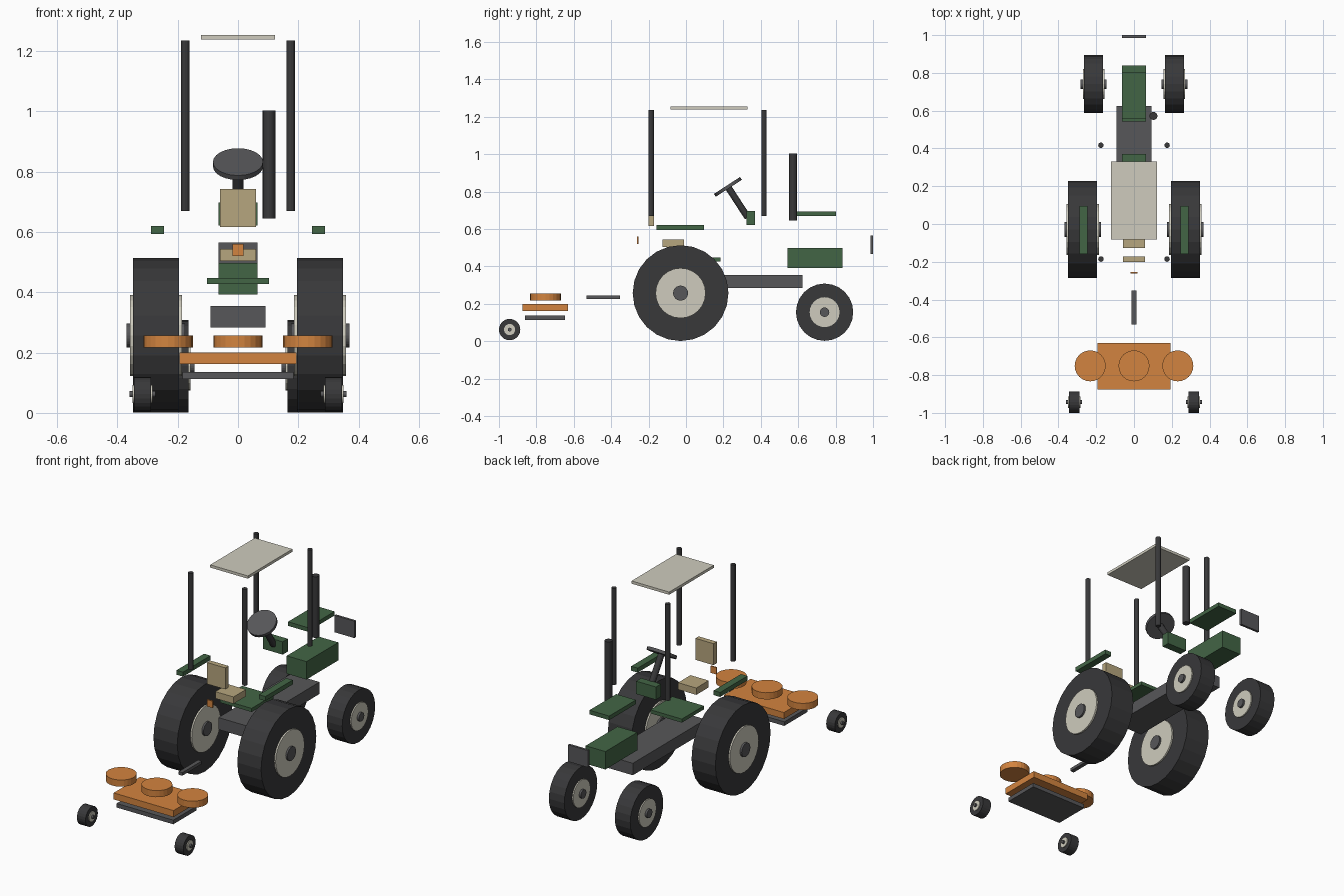
import bpy, math
from mathutils import Vector

if "Cube" in bpy.data.objects:
    bpy.data.objects.remove(bpy.data.objects["Cube"])


def mat(name, r, g, b):
    m = bpy.data.materials.new(name)
    m.diffuse_color = (r, g, b, 1)
    m.use_nodes = True
    m.node_tree.nodes["Principled BSDF"].inputs["Base Color"].default_value = m.diffuse_color
    return m


GREEN = mat("green_paint", 0.055, 0.13, 0.06)
ORANGE = mat("orange_paint", 0.65, 0.23, 0.05)
RUBBER = mat("rubber", 0.04, 0.04, 0.042)
STEEL = mat("dark_steel", 0.095, 0.095, 0.1)
TAN = mat("tan_vinyl", 0.47, 0.38, 0.21)
CREAM = mat("cream_paint", 0.62, 0.6, 0.51)


def box(name, x, y, z, m):
    """Box from (min, max) ranges."""
    r = (x, y, z)
    bpy.ops.mesh.primitive_cube_add(size=1, location=[(a + b) / 2 for a, b in r])
    o = bpy.context.object
    o.name = name
    o.scale = [b - a for a, b in r]
    bpy.ops.object.transform_apply(location=False, rotation=False, scale=True)
    o.data.materials.append(m)
    return o


def rod(name, p, q, radius, m, sides=24):
    """Flat-shaded cylinder between two points."""
    p, q = Vector(p), Vector(q)
    d = q - p
    bpy.ops.mesh.primitive_cylinder_add(
        vertices=sides, radius=radius, depth=d.length, location=(p + q) / 2,
        rotation=d.to_track_quat('Z', 'Y').to_euler())
    o = bpy.context.object
    o.name = name
    o.data.materials.append(m)
    return o


def wheel(name, x, y, z, layers, sides=24):
    """Tyre, rim and hub as stacked (radius, half width) cylinders."""
    for part, (radius, half), m in zip(("tyre", "rim", "hub"), layers, (RUBBER, CREAM, STEEL)):
        rod(f"{name}_{part}", (x - half, y, z), (x + half, y, z), radius, m, sides)


# Paired parts: wheels, fenders, canopy posts
for s, side in ((-1, "left"), (1, "right")):
    wheel(f"rear_wheel_{side}", s * 0.272, -0.029, 0.257,
          ((0.256, 0.077), (0.134, 0.086), (0.04, 0.097)))
    wheel(f"front_wheel_{side}", s * 0.214, 0.741, 0.155,
          ((0.153, 0.05), (0.08, 0.057), (0.025, 0.069)))
    wheel(f"mower_wheel_{side}", s * 0.317, -0.943, 0.062,
          ((0.057, 0.028), (0.03, 0.033), (0.01, 0.043)))
    xs = sorted((s * 0.246, s * 0.288))
    box(f"fender_{side}", xs, (-0.158, 0.096), (0.594, 0.62), GREEN)
    for end, y in (("rear", -0.186), ("front", 0.417)):
        rod(f"canopy_post_{end}_{side}", (s * 0.175, y, 0.67), (s * 0.175, y, 1.235),
            0.0145, RUBBER, 12)

# Canopy
box("canopy_roof", (-0.122, 0.122), (-0.083, 0.33), (1.238, 1.254), CREAM)

# Chassis and bodywork
box("chassis", (-0.092, 0.092), (-0.05, 0.624), (0.284, 0.354), STEEL)
box("floor_platform", (-0.102, 0.102), (-0.02, 0.184), (0.427, 0.448), GREEN)
box("engine_block", (-0.064, 0.064), (0.543, 0.838), (0.392, 0.497), GREEN)
box("hood", (-0.064, 0.064), (0.555, 0.803), (0.668, 0.692), GREEN)
box("dashboard", (-0.064, 0.064), (0.323, 0.37), (0.622, 0.697), GREEN)
box("grille", (-0.064, 0.064), (0.986, 1.0), (0.466, 0.565), STEEL)
rod("exhaust_stack", (0.103, 0.572, 0.645), (0.103, 0.572, 1.003), 0.021, RUBBER, 16)

# Seat
box("seat_cushion", (-0.059, 0.059), (-0.126, -0.011), (0.504, 0.544), TAN)
box("seat_back", (-0.059, 0.059), (-0.201, -0.171), (0.617, 0.743), TAN)

# Steering wheel and column share one tilted axis
tilt = math.radians(33)
axis = Vector((0, -math.sin(tilt), math.cos(tilt)))
centre = Vector((0, 0.224, 0.825))
rod("steering_wheel", centre - axis * 0.009, centre + axis * 0.009, 0.083, STEEL, 24)
rod("steering_column", centre - axis * 0.195, centre, 0.018, RUBBER, 12)

# Rear marker and drawbar
box("rear_marker", (-0.019, 0.019), (-0.262, -0.254), (0.52, 0.56), ORANGE)
box("drawbar", (-0.012, 0.012), (-0.533, -0.353), (0.225, 0.243), STEEL)

# Mower attachment
box("mower_deck", (-0.194, 0.194), (-0.875, -0.63), (0.162, 0.2), ORANGE)
box("mower_blade_pan", (-0.184, 0.184), (-0.862, -0.648), (0.112, 0.136), STEEL)
for i, x in enumerate((-0.232, 0, 0.232)):
    rod(f"mower_spindle_cover_{i + 1}", (x, -0.751, 0.217), (x, -0.751, 0.256), 0.082, ORANGE, 24)
